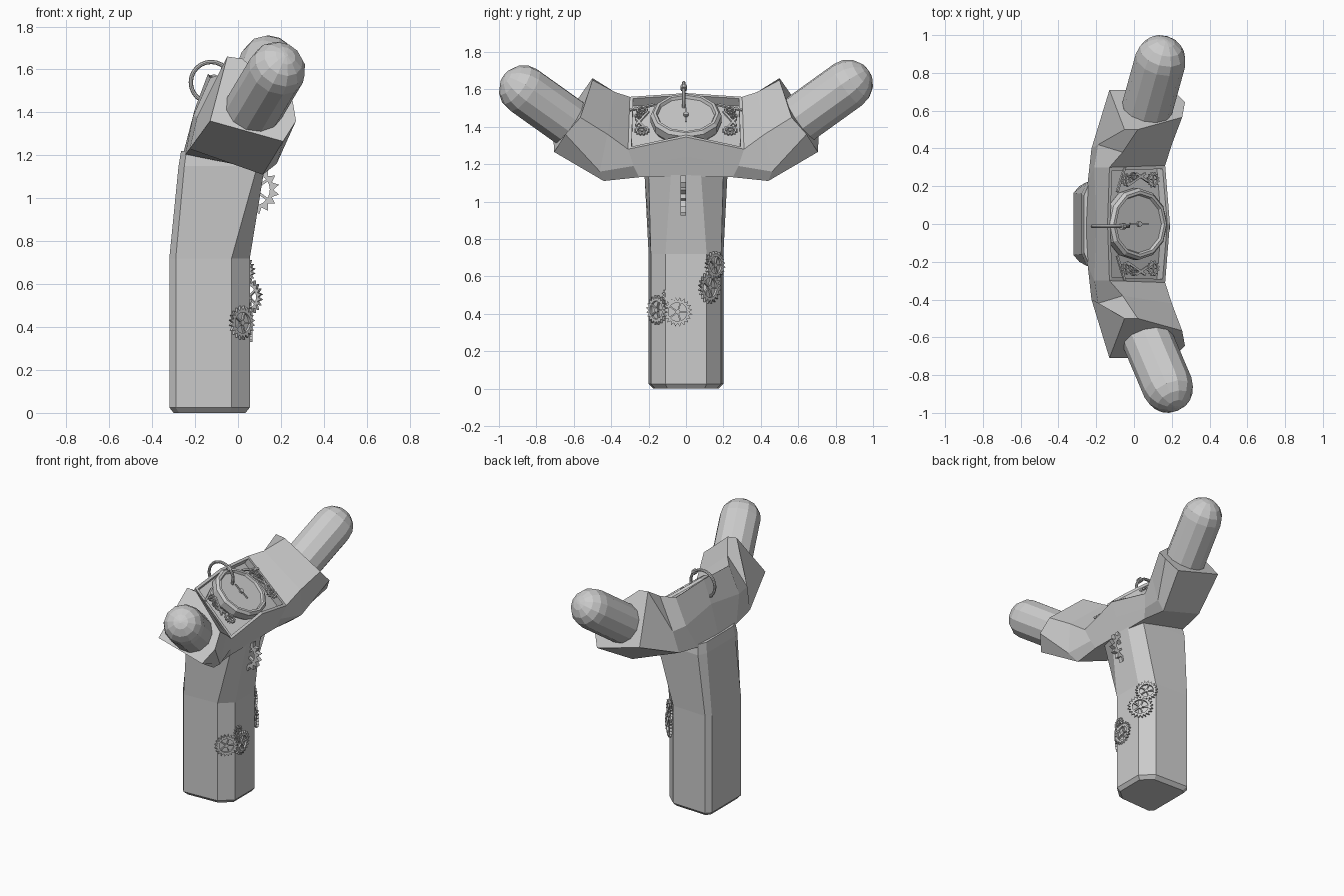
import bpy, bmesh, math
from mathutils import Vector, Matrix

if "Cube" in bpy.data.objects:
    bpy.data.objects.remove(bpy.data.objects["Cube"])

grey = bpy.data.materials.new("grey")
grey.diffuse_color = (0.6, 0.6, 0.6, 1)
grey.use_nodes = True
grey.node_tree.nodes["Principled BSDF"].inputs["Base Color"].default_value = grey.diffuse_color


def finish(name, bm, matrix=None):
    bmesh.ops.recalc_face_normals(bm, faces=bm.faces)
    me = bpy.data.meshes.new(name)
    bm.to_mesh(me)
    bm.free()
    me.materials.append(grey)
    ob = bpy.data.objects.new(name, me)
    bpy.context.collection.objects.link(ob)
    if matrix:
        ob.matrix_world = matrix
    return ob


def loft(bm, rings):
    vs = [[bm.verts.new(p) for p in r] for r in rings]
    n = len(rings[0])
    faces = []
    for a, b in zip(vs, vs[1:]):
        faces.append([bm.faces.new((a[i], a[(i + 1) % n], b[(i + 1) % n], b[i])) for i in range(n)])
    bm.faces.new(vs[0])
    bm.faces.new(vs[-1])
    return faces


def frame(pos, normal):
    return Matrix.Translation(pos) @ Vector(normal).to_track_quat('Z', 'Y').to_matrix().to_4x4()


def section(z, back, back2, side, front, wb, ws, wc, wf):
    half = [(back, wb), (back2, ws), (side, wc), (front, wf)]
    return [(x, y, z) for x, y in half] + [(x, -y, z) for x, y in reversed(half)]


# Handle: chamfered column, bent and widening towards the head
bm = bmesh.new()
loft(bm, [section(0, -.30, -.275, -.04, .035, .15, .175, .165, .10),
          section(.025, -.32, -.29, -.03, .055, .165, .20, .188, .11),
          section(.72, -.32, -.29, -.03, .055, .165, .20, .188, .11),
          section(1.15, -.277, -.25, .09, .125, .16, .222, .20, .08),
          section(1.22, -.265, -.24, .10, .13, .15, .21, .19, .07)])
finish("handle", bm)

# Head: two arms lofted from the middle; B/F bottom, S/T front, U/V back top
half = [
    [(-.26, 0, 1.19), (.12, 0, 1.13), (.155, 0, 1.24), (.19, 0, 1.345), (-.14, 0, 1.58), (-.20, 0, 1.42)],
    [(-.245, .22, 1.205), (.12, .25, 1.13), (.14, .28, 1.19), (.165, .31, 1.28), (-.13, .30, 1.56), (-.21, .30, 1.38)],
    [(-.225, .40, 1.23), (.115, .44, 1.11), (.18, .46, 1.16), (.20, .42, 1.36), (-.06, .38, 1.585), (-.19, .42, 1.38)],
    [(-.13, .71, 1.36), (.21, .705, 1.265), (.27, .645, 1.36), (.255, .565, 1.45), (.02, .50, 1.65), (-.05, .50, 1.66)],
]
bm = bmesh.new()
mirrored = [[(x, -y, z) for x, y, z in r] for r in reversed(half[1:])]
bands = loft(bm, mirrored + half)
bmesh.ops.recalc_face_normals(bm, faces=bm.faces)
# sunken tray for the mechanism
bmesh.ops.inset_region(bm, faces=[bands[2][3], bands[3][3]], thickness=.018, use_even_offset=True)
tray = bmesh.ops.extrude_face_region(bm, geom=[bands[2][3], bands[3][3]])
bmesh.ops.translate(bm, vec=(-.03, 0, -.04), verts=[v for v in tray["geom"] if isinstance(v, bmesh.types.BMVert)])
bmesh.ops.delete(bm, geom=[bands[2][3], bands[3][3]], context='FACES_ONLY')
finish("head", bm)


def lathe(bm, profile, n):
    rings = [[(r * math.cos(2 * math.pi * i / n), r * math.sin(2 * math.pi * i / n), z) for i in range(n)]
             for r, z in profile]
    loft(bm, rings)


# Rounded end grips
R = .135
for name, tip, root in (("front_grip", (.18, -.866, 1.595), (.05, -.56, 1.377)),
                        ("back_grip", (.14, .866, 1.625), (.055, .56, 1.405))):
    t, r = Vector(tip), Vector(root)
    length = (t - r).length
    prof = [(R, 0), (R, length)]
    prof += [(R * math.cos(a), length + R * math.sin(a)) for a in (.4, .8, 1.2, 1.5)]
    bm = bmesh.new()
    lathe(bm, prof, 12)
    finish(name, bm, frame(r, t - r))

# Dial: twelve-sided case with raised rim and sunken face
tilt = Vector((.6, 0, .8))
centre = Vector((.02, 0, 1.455))
bm = bmesh.new()
lathe(bm, [(.17, -.07), (.19, -.04), (.19, .005), (.175, .022), (.16, .022), (.152, .006)], 12)
finish("dial", bm, frame(centre, tilt))


def box(name, size, matrix):
    bm = bmesh.new()
    bmesh.ops.create_cube(bm, size=1)
    bmesh.ops.scale(bm, vec=size, verts=bm.verts)
    return finish(name, bm, matrix)


# Dial hand with hub, running up the face
slope = frame(centre + tilt * .012, tilt)
across = Matrix((( .8, 0, .6, 0), (0, 1, 0, 0), (-.6, 0, .8, 0), (0, 0, 0, 1)))
hand = Matrix.Translation(centre + tilt * .012) @ across
box("dial_hand", (.12, .008, .008), hand)
bm = bmesh.new()
lathe(bm, [(.014, -.006), (.014, .01)], 8)
finish("dial_hub", bm, slope)


def gear(name, pos, normal, radius, teeth=16, thick=.014, spokes=5):
    """Toothed ring with spokes and a hub."""
    bm = bmesh.new()
    n = teeth * 2
    layers = []
    for z in (-thick / 2, thick / 2):
        outer, inner = [], []
        for i in range(n):
            a = 2 * math.pi * i / n
            ro = radius if i % 2 else radius * .76
            outer.append(bm.verts.new((ro * math.cos(a), ro * math.sin(a), z)))
            inner.append(bm.verts.new((radius * .62 * math.cos(a), radius * .62 * math.sin(a), z)))
        layers.append((outer, inner))
    (o0, i0), (o1, i1) = layers
    for i in range(n):
        j = (i + 1) % n
        for a, b in ((o0, o1), (o1, i1), (i1, i0), (i0, o0)):
            bm.faces.new((a[i], a[j], b[j], b[i]))
    lathe(bm, [(radius * .16, -thick / 2), (radius * .16, thick / 2)], 8)
    for k in range(spokes):
        m = Matrix.Rotation(2 * math.pi * k / spokes, 4, 'Z') @ Matrix.Translation((radius * .38, 0, 0))
        m = m @ Matrix.Diagonal((radius * .54, radius * .1, thick * .8, 1))
        bmesh.ops.create_cube(bm, size=1, matrix=m)
    return finish(name, bm, frame(pos, normal))


# Gears on the handle: one edge-on in the neck, the rest lying on the faces
gear("neck_gear", (.075, -.015, 1.04), (0, 1, 0), .118, 16, .03)
gear("front_gear", (.06, -.045, .41), (1, 0, 0), .08, 20)
gear("left_gear", (.018, -.155, .42), (.68, -.73, 0), .078, 20)
gear("small_gear", (.058, -.085, .50), (1, 0, 0), .045, 14, .008)
gear("right_gear", (.05, .125, .54), (.68, .73, 0), .085, 20)
gear("upper_right_gear", (.022, .155, .66), (.68, .73, 0), .075, 20)

# Mechanism in the tray, on both sides of the dial
for s in (-1, 1):
    side = "front" if s < 0 else "back"
    for k, (u, y, r) in enumerate(((.11, .235, .042), (-.07, .235, .034), (-.02, .255, .022))):
        pos = centre + Vector((.8 * u, s * y, -.6 * u)) - tilt * .012
        gear(f"{side}_tray_gear_{k}", pos, tilt, r, 12, .012, 4)
    for k, (u, ang) in enumerate(((0, .5), (.06, -.5), (-.1, 1.2))):
        m = Matrix.Translation(centre + Vector((.8 * u, s * .235, -.6 * u)) - tilt * .015)
        m = m @ across @ Matrix.Rotation(ang * s, 4, 'Z')
        box(f"{side}_tray_strut_{k}", (.14, .012, .012), m)

# Hanging ring behind the dial, with a small collar
bpy.ops.mesh.primitive_torus_add(major_radius=.095, minor_radius=.01, major_segments=24, minor_segments=8,
                                 location=(-.125, -.012, 1.54), rotation=(math.pi / 2, 0, 0))
ring = bpy.context.object
ring.name = "hanging_ring"
ring.data.materials.append(grey)
bm = bmesh.new()
lathe(bm, [(.018, -.012), (.018, .012)], 10)
finish("ring_collar", bm, frame((-.06, -.012, 1.608), (.7, 0, -.7)))
